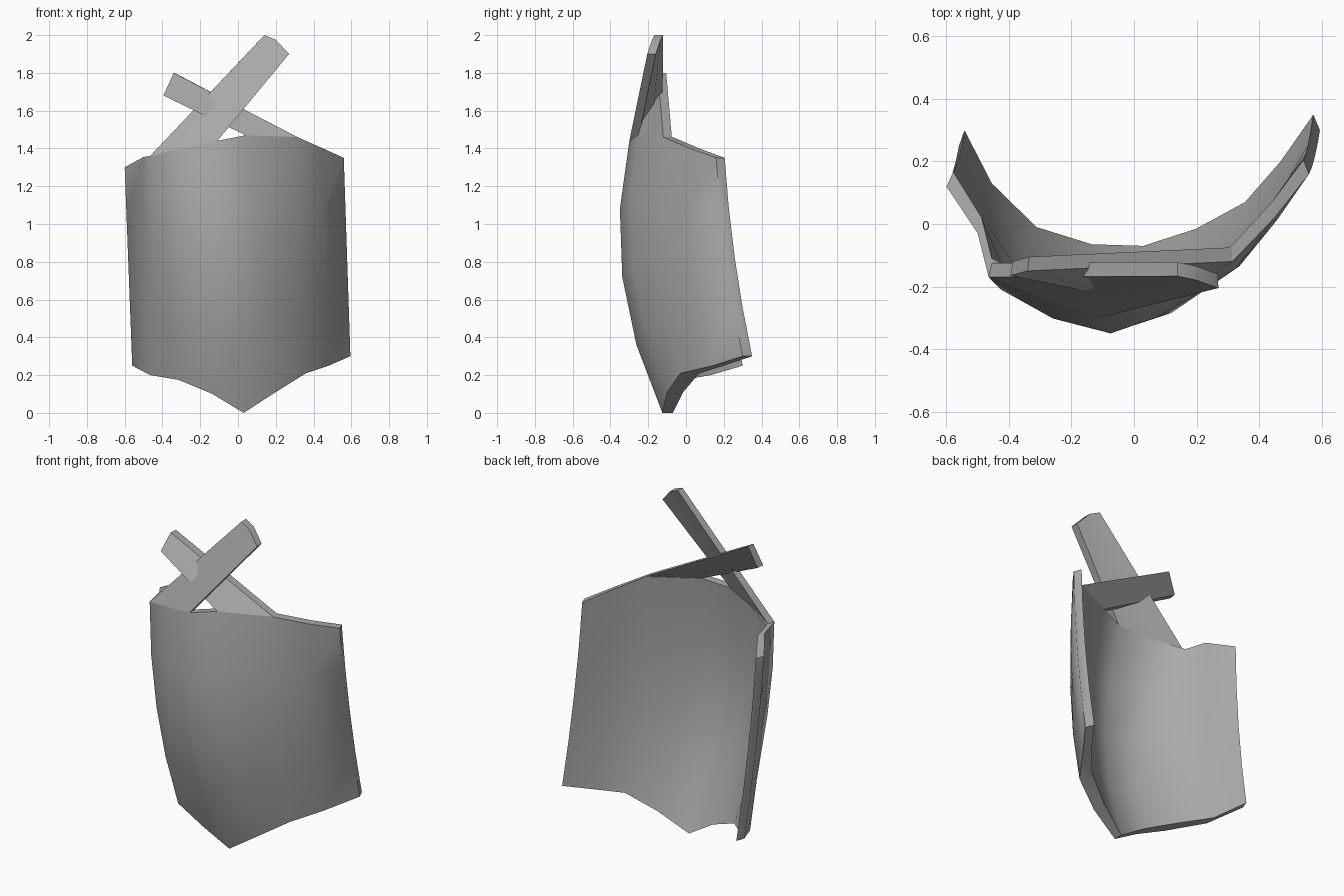
import bpy
import math
from mathutils import Vector

cube = bpy.data.objects.get("Cube")
if cube:
    bpy.data.objects.remove(cube, do_unlink=True)

grey = bpy.data.materials.new("plain_grey")
grey.use_nodes = True
colour = (0.4, 0.4, 0.4, 1)
grey.diffuse_color = colour
grey.node_tree.nodes["Principled BSDF"].inputs["Base Color"].default_value = colour


def loft(name, lower, upper, bulge, depth, rows, angle):
    """Skin a sheet between two edges, bulge it forward, and back it with an inner layer.
    Depth holds the thickness of each column at the lower edge and at the upper edge."""
    n = len(lower)
    front, back = [], []
    for r in range(rows + 1):
        t = r / rows
        for a, b, push, (low, high) in zip(lower, upper, bulge, depth):
            p = Vector(a).lerp(Vector(b), t)
            p.y -= 4 * push * t * (1 - t)
            front.append(p)
            thick = low + (high - low) * t
            back.append(p + Vector((-0.1 * p.x ** 3, thick, 0)))
    shift = len(front)
    faces = []
    for r in range(rows):
        for i in range(n - 1):
            k = r * n + i
            quad = (k, k + 1, k + n + 1, k + n)
            faces.append(quad)
            faces.append([v + shift for v in reversed(quad)])
    # Rim around the border, joining both layers
    border = list(range(n))
    border += [r * n + n - 1 for r in range(1, rows + 1)]
    border += [rows * n + i for i in reversed(range(n - 1))]
    border += [r * n for r in reversed(range(1, rows))]
    for a, b in zip(border, border[1:] + border[:1]):
        faces.append((b, a, a + shift, b + shift))
    mesh = bpy.data.meshes.new(name)
    mesh.from_pydata(front + back, [], faces)
    mesh.materials.append(grey)
    obj = bpy.data.objects.new(name, mesh)
    bpy.context.collection.objects.link(obj)
    bpy.ops.object.select_all(action='DESELECT')
    obj.select_set(True)
    bpy.context.view_layer.objects.active = obj
    bpy.ops.object.shade_smooth_by_angle(angle=math.radians(angle))


# Curved body panel: outer top and bottom edges from right to left
top_edge = [(-.60, .12, 1.30), (-.50, -.03, 1.355), (-.465, -.17, 1.36),
            (-.30, -.24, 1.40), (-.11, -.30, 1.44), (.04, -.255, 1.47),
            (.315, -.12, 1.46), (.45, .02, 1.40), (.56, .16, 1.35)]
bottom_edge = [(-.56, .25, .25), (-.465, .06, .20), (-.315, -.115, .175),
               (-.135, -.145, .10), (.03, -.125, 0), (.20, -.10, .11),
               (.36, -.03, .21), (.48, .14, .25), (.595, .30, .30)]
bulge = [.02, .04, .07, .115, .125, .107, .06, .05, .02]
low_depth = [.05, .07, .105, .08, .055, .085, .1, .06, .05]
top_depth = [.047, .05, .06, .05, .05, .05, .05, .05, .045]
loft("body_panel", bottom_edge, top_edge, bulge, list(zip(low_depth, top_depth)), 4, 55)

# Straps grow from the top edge and cross each other
flat = [0] * 3
strap_depth = [(.045, .045)] * 3
front_tip = [(.14, -.167, 2.0), (.20, -.18, 1.975), (.27, -.205, 1.90)]
loft("front_strap", top_edge[2:5], front_tip, flat, strap_depth, 1, 30)

rear_tip = [(-.395, -.165, 1.68), (-.34, -.15, 1.80)]
loft("rear_strap", top_edge[5:7], rear_tip, flat, strap_depth, 1, 30)
